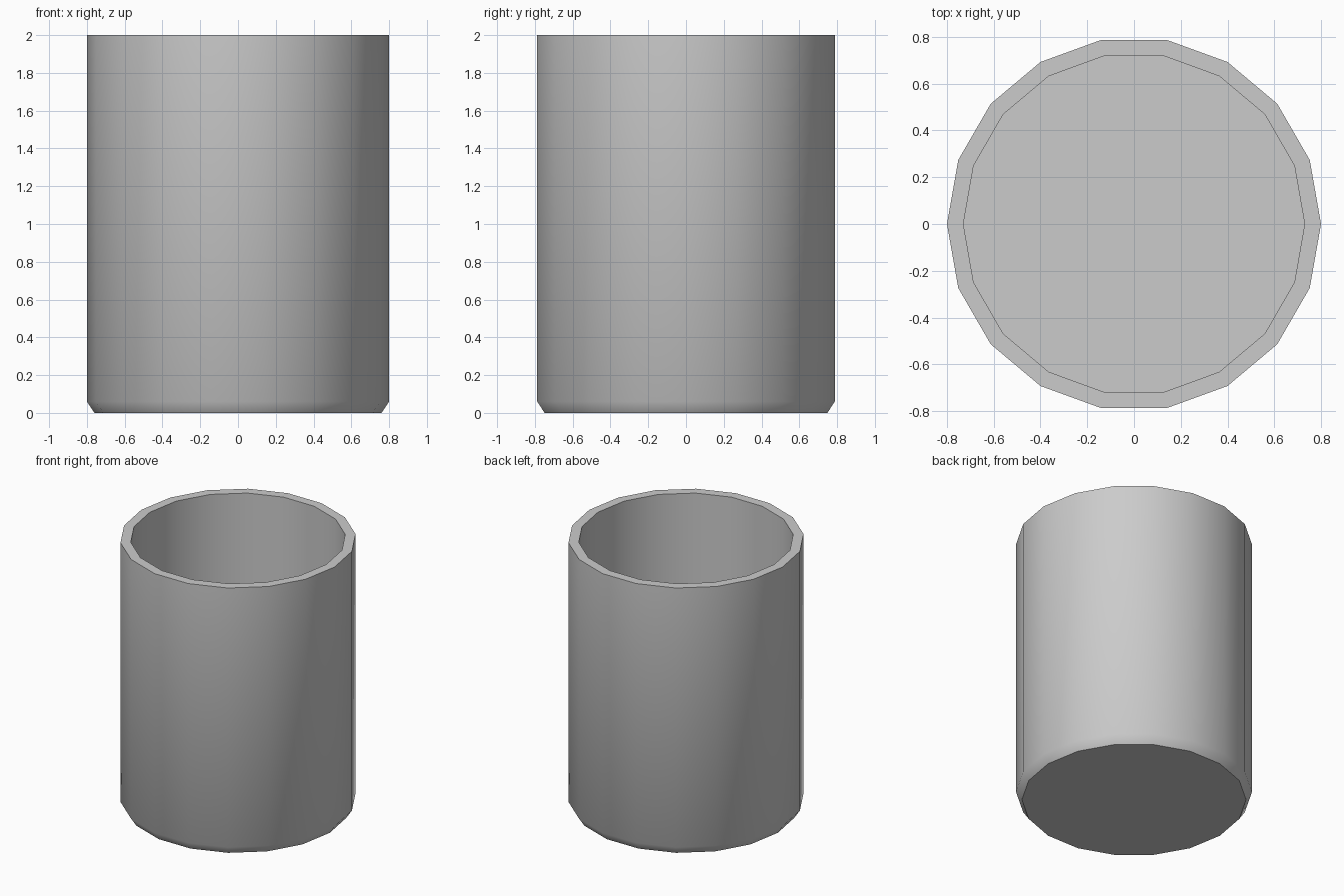
import bpy, bmesh
from math import cos, sin, tau, radians

if "Cube" in bpy.data.objects:
    bpy.data.objects.remove(bpy.data.objects["Cube"])

SIDES = 18
# Profile (radius, z): outer foot, chamfer, outer rim, inner rim, inner floor
PROFILE = [(0.76, 0.0), (0.80, 0.06), (0.80, 2.0), (0.73, 2.0), (0.73, 0.07)]


def ring(bm, r, z):
    return [bm.verts.new((r * cos(tau * i / SIDES), r * sin(tau * i / SIDES), z))
            for i in range(SIDES)]


# Open cup: lathe the profile and cap the base and the inside floor
bm = bmesh.new()
rings = [ring(bm, r, z) for r, z in PROFILE]
for a, b in zip(rings, rings[1:]):
    for i in range(SIDES):
        j = (i + 1) % SIDES
        bm.faces.new((a[i], a[j], b[j], b[i]))
bm.faces.new(list(reversed(rings[0])))
bm.faces.new(rings[-1])
bmesh.ops.recalc_face_normals(bm, faces=bm.faces[:])

mesh = bpy.data.meshes.new("cup")
bm.to_mesh(mesh)
bm.free()
cup = bpy.data.objects.new("cup", mesh)
bpy.context.collection.objects.link(cup)

# Smooth walls and chamfer, crisp rim and base
bpy.context.view_layer.objects.active = cup
cup.select_set(True)
bpy.ops.object.shade_smooth_by_angle(angle=radians(40))
